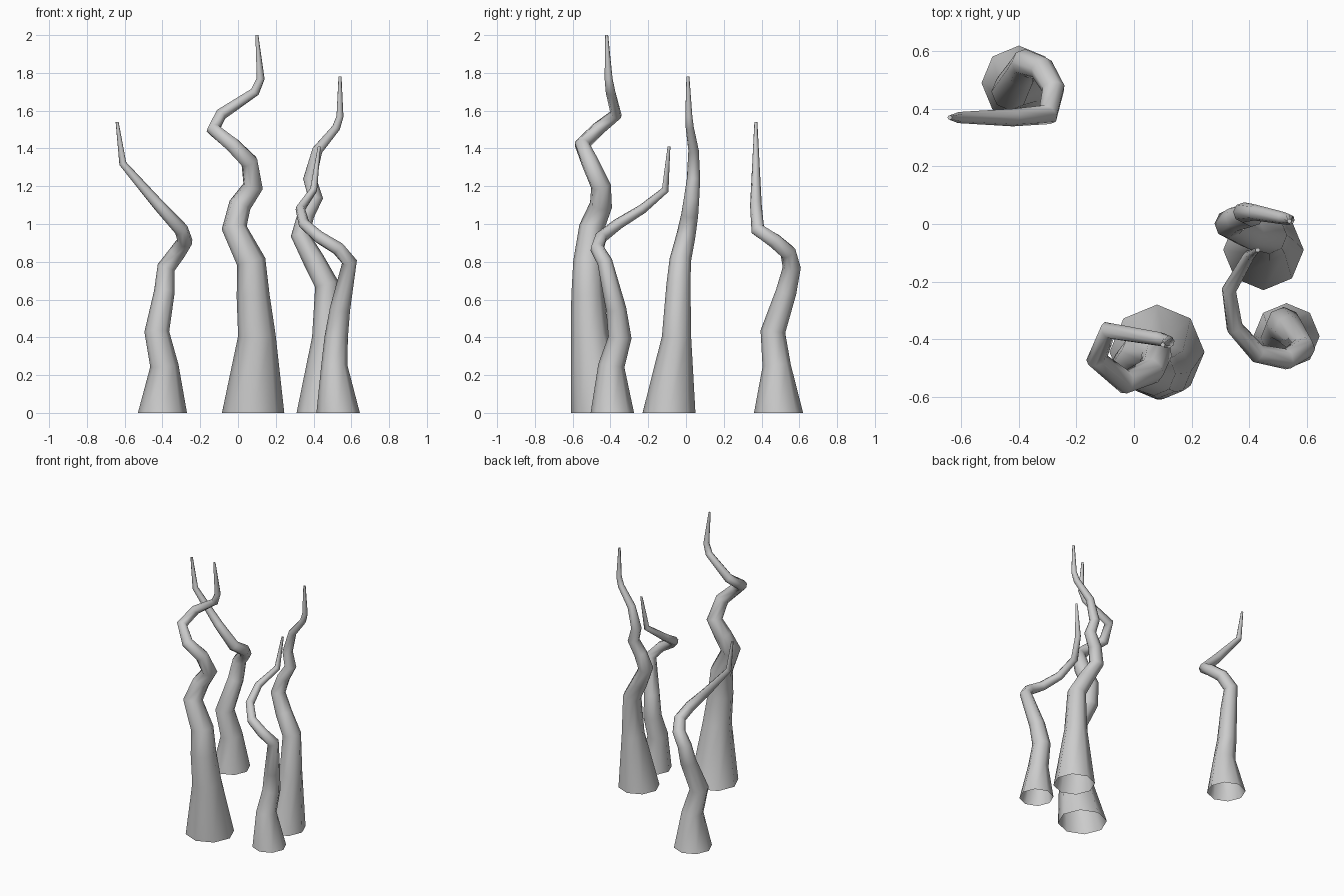
import bpy
import bmesh
import math
from mathutils import Vector

SIDES = 8
TIP_RADIUS = 0.008

default_cube = bpy.data.objects.get("Cube")
if default_cube:
    bpy.data.objects.remove(default_cube, do_unlink=True)

grey = bpy.data.materials.new("plain_grey")
grey.use_nodes = True
grey_colour = (0.6, 0.6, 0.6, 1.0)
grey.diffuse_color = grey_colour
grey.node_tree.nodes["Principled BSDF"].inputs["Base Color"].default_value = grey_colour


def add_tendril(name, base_radius, stem_radius, path):
    """Sweep a tapering ring along the path, open below and closed at the tip."""
    points = [Vector(point) for point in path]
    height = points[-1].z
    mesh = bmesh.new()
    rings = []
    previous_tangent = Vector((0, 0, 1))
    side = Vector((1, 0, 0))

    for index, centre in enumerate(points):
        # Tangent bisects the neighbouring segments; both ends stay level
        if index in (0, len(points) - 1):
            tangent = Vector((0, 0, 1))
        else:
            incoming = (centre - points[index - 1]).normalized()
            outgoing = (points[index + 1] - centre).normalized()
            tangent = (incoming + outgoing).normalized()

        # Carry the ring direction forward without twisting it
        side = previous_tangent.rotation_difference(tangent) @ side
        across = tangent.cross(side)
        previous_tangent = tangent

        if index == 0:
            radius = base_radius
        else:
            radius = stem_radius * (1 - centre.z / height) + TIP_RADIUS

        ring = []
        for step in range(SIDES):
            angle = math.tau * step / SIDES
            offset = side * math.cos(angle) + across * math.sin(angle)
            ring.append(mesh.verts.new(centre + offset * radius))
        rings.append(ring)

    # Skin between neighbouring rings
    for lower, upper in zip(rings, rings[1:]):
        for step in range(SIDES):
            following = (step + 1) % SIDES
            mesh.faces.new((lower[step], lower[following], upper[following], upper[step]))
    mesh.faces.new(rings[-1])

    data = bpy.data.meshes.new(name)
    mesh.to_mesh(data)
    mesh.free()
    data.materials.append(grey)
    tendril = bpy.data.objects.new(name, data)
    bpy.context.collection.objects.link(tendril)

    bpy.ops.object.select_all(action="DESELECT")
    bpy.context.view_layer.objects.active = tendril
    tendril.select_set(True)
    bpy.ops.object.shade_smooth_by_angle(angle=math.radians(60))
    return tendril


# Back tendril, leaning out to the right at the top
add_tendril("back_tendril", 0.13, 0.08, [
    (-.4, .49, 0), (-.39, .48, .25), (-.43, .46, .43), (-.39, .53, .64),
    (-.38, .56, .77), (-.32, .54, .85), (-.28, .47, .91), (-.3, .38, .97),
    (-.42, .37, 1.1), (-.61, .37, 1.32), (-.64, .37, 1.54),
])

# Tallest tendril at the front, with a corkscrew top
add_tendril("tall_tendril", 0.165, 0.115, [
    (.08, -.445, 0), (.1, -.51, .41), (.08, -.52, .62), (.07, -.52, .8),
    (-.02, -.5, .98), (.01, -.45, 1.1), (.08, -.45, 1.2), (.06, -.51, 1.33),
    (-.03, -.55, 1.42), (-.13, -.47, 1.5), (-.09, -.37, 1.58),
    (.09, -.4, 1.7), (.12, -.41, 1.77), (.1, -.42, 2),
])

# Short tendril at the front left, looping backwards
add_tendril("short_tendril", 0.115, 0.075, [
    (.53, -.39, 0), (.51, -.395, .25), (.52, -.35, .4), (.54, -.37, .55),
    (.59, -.43, .8), (.53, -.47, .87), (.43, -.45, .93), (.35, -.36, 1),
    (.33, -.23, 1.08), (.4, -.11, 1.18), (.43, -.09, 1.41),
])

# Middle tendril at the left, rising in a gentle wave
add_tendril("middle_tendril", 0.14, 0.09, [
    (.45, -.09, 0), (.47, -.05, .4), (.47, -.04, .68), (.4, -.03, .81),
    (.33, 0, .94), (.36, .02, 1.05), (.41, .03, 1.14), (.38, .04, 1.24),
    (.42, .04, 1.39), (.52, .02, 1.51), (.54, .015, 1.57), (.54, .01, 1.78),
])
